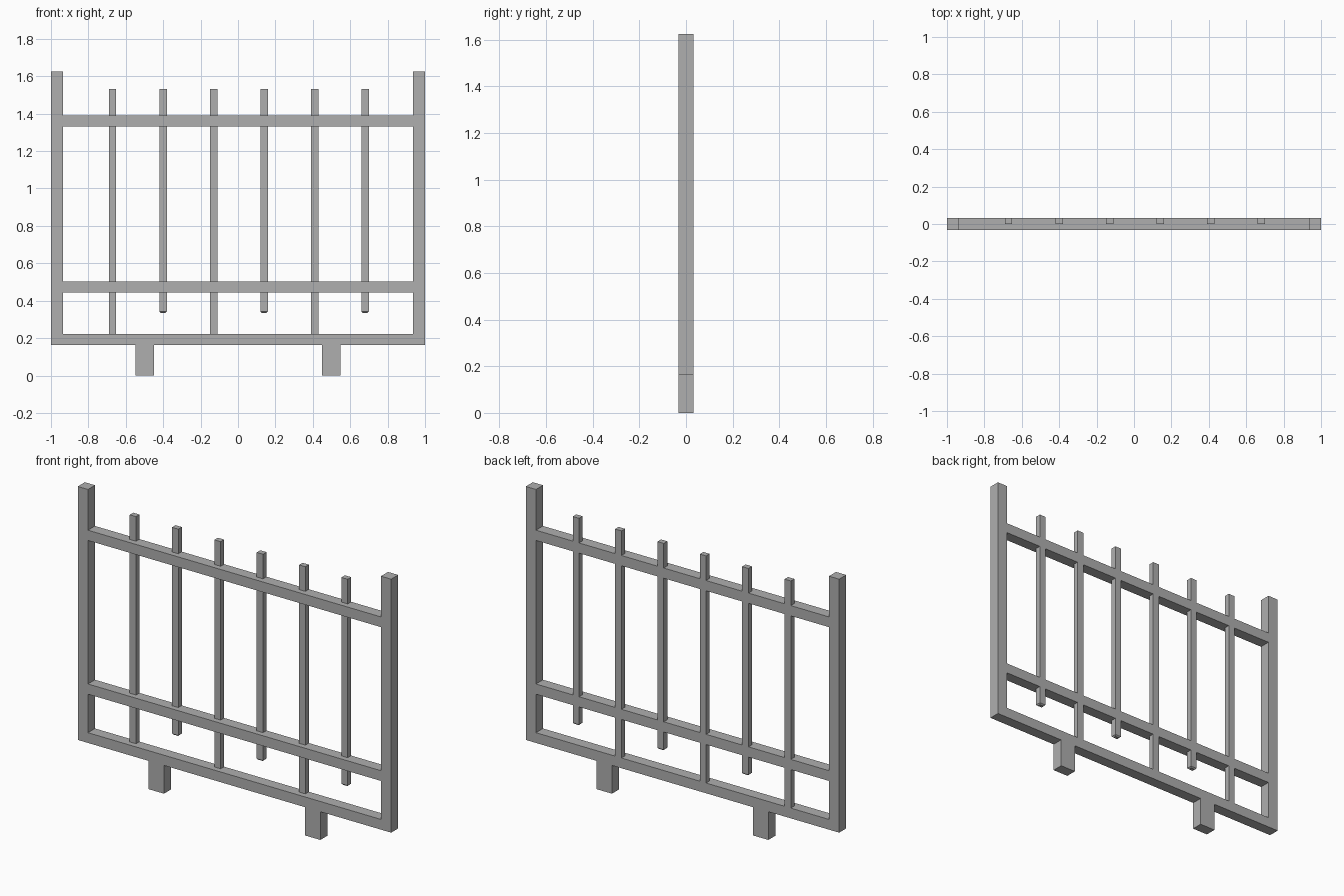
import bpy
import bmesh

cube = bpy.data.objects.get("Cube")
if cube:
    bpy.data.objects.remove(cube, do_unlink=True)

# Single plain metal colour
metal = bpy.data.materials.new("grey_metal")
metal.use_nodes = True
GREY = (0.43, 0.43, 0.43, 1)
metal.diffuse_color = GREY
metal.node_tree.nodes["Principled BSDF"].inputs["Base Color"].default_value = GREY

DEPTH = 0.032   # half thickness of the frame
BASE = 0.163    # underside of the frame


def box(name, x, y, z, chamfer=0):
    """Box from (min, max) ranges, optionally chamfered round its lower end."""
    bm = bmesh.new()
    bmesh.ops.create_cube(bm, size=1)
    for v in bm.verts:
        v.co = [r[0] if c < 0 else r[1] for c, r in zip(v.co, (x, y, z))]
    if chamfer:
        low = [e for e in bm.edges if all(v.co.z < z[0] + 0.001 for v in e.verts)]
        bmesh.ops.bevel(bm, geom=low, offset=chamfer, segments=1, affect='EDGES')
    mesh = bpy.data.meshes.new(name)
    bm.to_mesh(mesh)
    bm.free()
    mesh.materials.append(metal)
    obj = bpy.data.objects.new(name, mesh)
    bpy.context.collection.objects.link(obj)
    return obj


full = (-DEPTH, DEPTH)

# Side posts and feet
for side, s in (("left", 1), ("right", -1)):
    box(side + "_post", sorted((s * 0.935, s)), full, (BASE, 1.625))
    box(side + "_foot", sorted((s * 0.45, s * 0.548)), full, (0, BASE))

# Horizontal rails between the posts
for name, z in (("bottom_rail", BASE), ("lower_rail", 0.444), ("upper_rail", 1.331)):
    box(name, (-0.935, 0.935), full, (z, z + 0.059))

# Upright bars, set in the back half, alternately long and short
for i in range(6):
    x = -0.671 + 0.2702 * i
    short = i % 2
    box(f"upright_bar_{i + 1}", (x - 0.02, x + 0.02), (0, DEPTH),
        (0.335 if short else 0.221, 1.532), 0.007 if short else 0)
